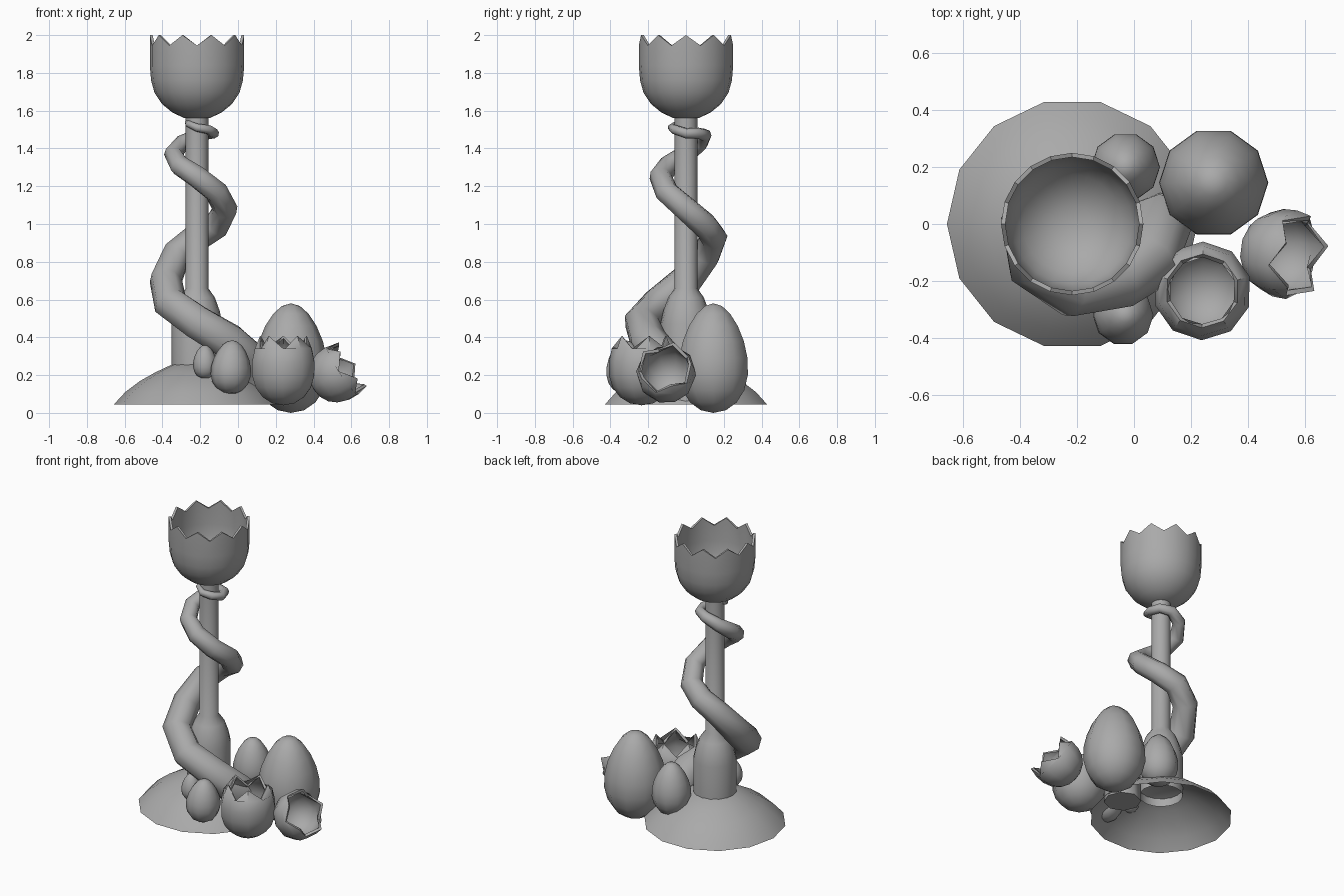
import bpy, bmesh, math
from mathutils import Matrix, Vector

cube = bpy.data.objects.get("Cube")
if cube:
    bpy.data.objects.remove(cube, do_unlink=True)

COLOR = (0.4, 0.4, 0.4, 1)
grey = bpy.data.materials.new("stone_grey")
grey.use_nodes = True
grey.diffuse_color = COLOR
grey.node_tree.nodes["Principled BSDF"].inputs["Base Color"].default_value = COLOR

STEM_X = -0.217


def finish(ob, angle=50):
    """Apply modifiers, then shade smooth with sharp edges kept."""
    bpy.ops.object.select_all(action='DESELECT')
    ob.select_set(True)
    bpy.context.view_layer.objects.active = ob
    for mod in list(ob.modifiers):
        bpy.ops.object.modifier_apply(modifier=mod.name)
    bpy.ops.object.shade_smooth_by_angle(angle=math.radians(angle))


def lathe(name, profile, sides, loc, tilt=(0, 0, 1), tooth=0, thick=0, phase=0):
    """Turn a (radius, height) profile; tooth lowers every other rim point."""
    bm = bmesh.new()
    rings = []
    for i, (r, z) in enumerate(profile):
        ring = []
        for k in range(sides):
            a = math.tau * k / sides + phase
            drop = tooth if i == len(profile) - 1 and k % 2 else 0
            ring.append(bm.verts.new((r * math.cos(a), r * math.sin(a), z - drop)))
        rings.append(ring)
    for low, high in zip(rings, rings[1:]):
        for k in range(sides):
            n = (k + 1) % sides
            bm.faces.new((low[k], low[n], high[n], high[k]))
    bmesh.ops.remove_doubles(bm, verts=bm.verts, dist=0.0005)
    bmesh.ops.recalc_face_normals(bm, faces=bm.faces)
    turn = Vector((0, 0, 1)).rotation_difference(Vector(tilt)).to_matrix().to_4x4()
    bm.transform(Matrix.Translation(loc) @ turn)
    mesh = bpy.data.meshes.new(name)
    bm.to_mesh(mesh)
    bm.free()
    mesh.materials.append(grey)
    ob = bpy.data.objects.new(name, mesh)
    bpy.context.collection.objects.link(ob)
    if thick:
        solid = ob.modifiers.new("shell", 'SOLIDIFY')
        solid.thickness = thick
        solid.offset = -1
    finish(ob)
    return ob


def egg_profile(radius, height, cut=1.0, steps=10):
    """Egg outline from the bottom pole up to a fraction of the full arc."""
    pts = []
    for i in range(steps + 1):
        t = math.pi * cut * i / steps
        r = radius * math.sin(t) * (1 + 0.2 * math.cos(t))
        pts.append((max(r, 0), height * (1 - math.cos(t)) / 2))
    return pts


# Open domed foot
lathe("foot_dome", [(0.44, 0.045), (0.38, 0.11), (0.30, 0.17), (0.22, 0.215),
                    (0.135, 0.255), (0, 0.27)], 14, (STEM_X, 0, 0))

# Stem with a thick shouldered base
lathe("stem", [(0.135, 0.2), (0.135, 0.47), (0.12, 0.54), (0.095, 0.61),
               (0.06, 0.66), (0.06, 1.58)], 16, (STEM_X, 0, 0))

# Cracked goblet on top
lathe("goblet", [(0, 1.555), (0.07, 1.562), (0.13, 1.59), (0.185, 1.635),
                 (0.225, 1.695), (0.243, 1.76), (0.25, 1.84), (0.25, 2.0)],
      20, (STEM_X, 0, 0), tooth=0.055, thick=0.015)

# Whole eggs: radius, height, position of the bottom pole, lean
eggs = {
    "large_egg": (0.19, 0.58, (0.28, 0.145, 0), (0, 0, 1)),
    "back_egg": (0.12, 0.35, (-0.03, 0.2, 0.12), (0, 0, 1)),
    "front_egg": (0.105, 0.285, (-0.045, -0.32, 0.1), (0.06, 0, 1)),
    "tiny_egg": (0.062, 0.18, (-0.175, -0.25, 0.18), (0, 0, 1)),
}
for name, (radius, height, loc, lean) in eggs.items():
    lathe(name, egg_profile(radius, height), 10, loc, lean)

# Hatched shells, one upright and one tipped over
lathe("open_shell", egg_profile(0.172, 0.48, 0.68, 7), 10, (0.24, -0.235, 0.04),
      tooth=0.08, thick=0.018, phase=0.3)
lathe("tipped_shell", egg_profile(0.155, 0.4, 0.57, 6), 10, (0.40, -0.085, 0.125),
      tilt=(0.8, -0.12, 0.52), tooth=0.06, thick=0.018, phase=0.2)

# Tapering vine: angle around the stem, distance, height, thickness
vine_path = [
    (0, .31, .045, .115), (0, .31, .17, .115), (-25, .30, .28, .11),
    (-50, .26, .38, .1), (-90, .235, .48, .095), (-135, .2, .58, .092),
    (-180, .165, .7, .088), (-225, .15, .84, .08), (-270, .145, .93, .075),
    (-315, .145, .99, .07), (-360, .15, 1.08, .066), (-405, .145, 1.17, .063),
    (-450, .135, 1.25, .06), (-495, .13, 1.31, .055), (-540, .125, 1.37, .05),
    (-585, .11, 1.43, .042), (-630, .1, 1.47, .035), (-675, .095, 1.48, .03),
    (-720, .09, 1.48, .027), (-765, .085, 1.5, .025), (-810, .075, 1.51, .022),
    (-855, .065, 1.53, .018), (-900, .055, 1.54, .01)]
curve = bpy.data.curves.new("vine", 'CURVE')
curve.dimensions = '3D'
curve.bevel_depth = 1
curve.bevel_resolution = 2
curve.use_fill_caps = True
spline = curve.splines.new('POLY')
spline.points.add(len(vine_path) - 1)
for p, (deg, dist, z, thick) in zip(spline.points, vine_path):
    a = math.radians(deg)
    p.co = (STEM_X + dist * math.cos(a), dist * math.sin(a), z, 1)
    p.radius = thick
curve.materials.append(grey)
vine = bpy.data.objects.new("vine", curve)
bpy.context.collection.objects.link(vine)
bpy.ops.object.select_all(action='DESELECT')
vine.select_set(True)
bpy.context.view_layer.objects.active = vine
bpy.ops.object.convert(target='MESH')
finish(bpy.context.view_layer.objects.active, 60)
